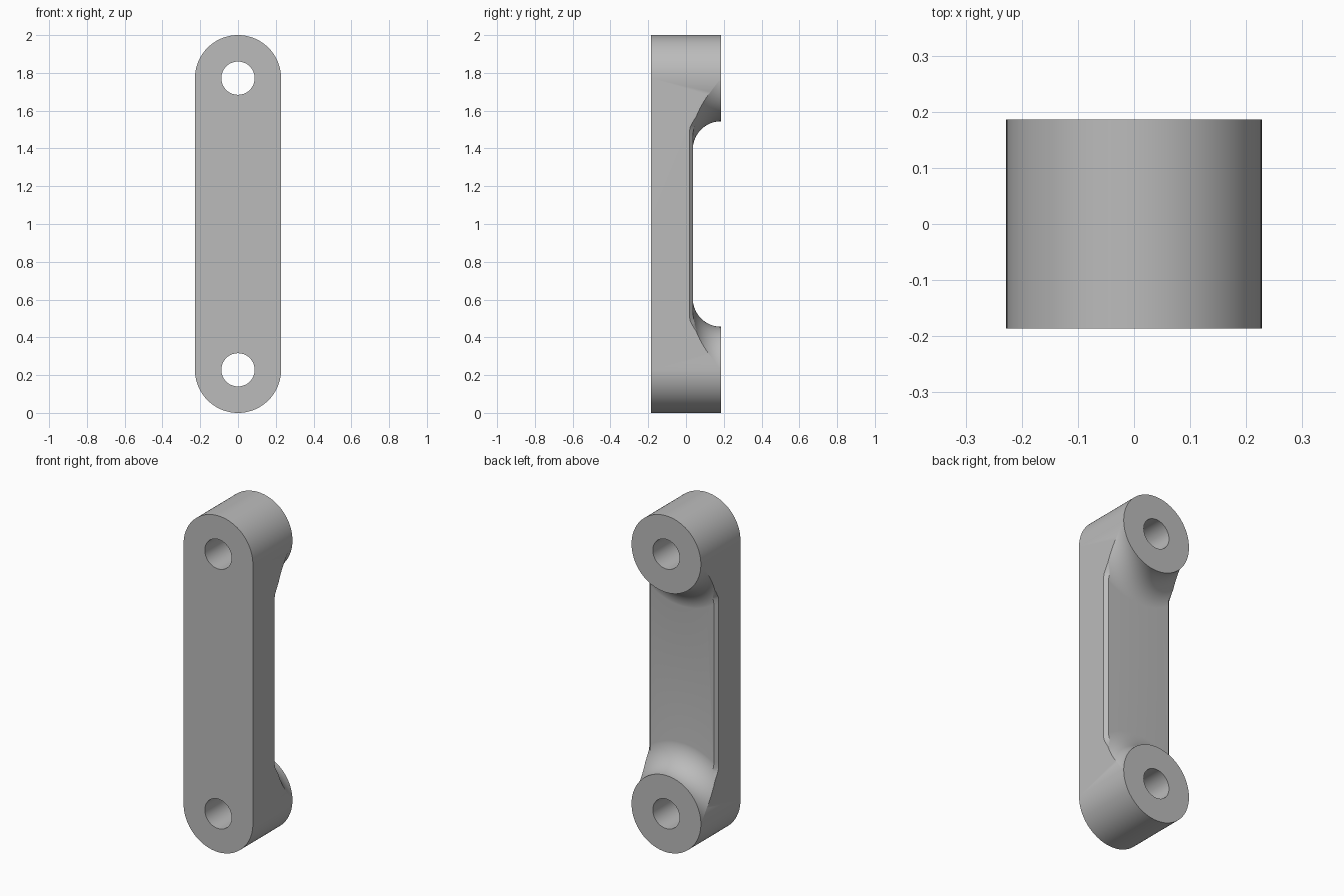
import bpy, bmesh
from math import sin, cos, pi, sqrt

R = 0.228          # end radius and half width
HALF = 0.186       # half depth
HOLE = 0.088
FILLET = 0.15
FLOOR = HALF - FILLET
ENDS = (R, 2 - R)  # heights of the two bosses
SEG = 96

old = bpy.data.objects.get("Cube")
if old:
    bpy.data.objects.remove(old)

grey = bpy.data.materials.new("plain_grey")
grey.use_nodes = True
colour = (0.5, 0.5, 0.5, 1)
grey.diffuse_color = colour
grey.node_tree.nodes["Principled BSDF"].inputs["Base Color"].default_value = colour


def loft(name, rings):
    """Skin a list of equal point loops and cap both ends."""
    bm = bmesh.new()
    loops = [[bm.verts.new(p) for p in ring] for ring in rings]
    n = len(rings[0])
    for a, b in zip(loops, loops[1:]):
        for i in range(n):
            j = (i + 1) % n
            bm.faces.new((a[i], a[j], b[j], b[i]))
    bm.faces.new(loops[0])
    bm.faces.new(loops[-1])
    bmesh.ops.recalc_face_normals(bm, faces=bm.faces)
    mesh = bpy.data.meshes.new(name)
    bm.to_mesh(mesh)
    bm.free()
    mesh.materials.append(grey)
    obj = bpy.data.objects.new(name, mesh)
    bpy.context.collection.objects.link(obj)
    return obj


def circle(r, y, zc):
    return [(r * cos(2 * pi * i / SEG), y, zc + r * sin(2 * pi * i / SEG)) for i in range(SEG)]


def stadium(y):
    half = SEG // 2
    ring = []
    for zc, start in ((ENDS[1], 0), (ENDS[0], pi)):
        for i in range(half + 1):
            a = start + pi * i / half
            ring.append((R * cos(a), y, zc + R * sin(a)))
    return ring


def cut(target, tool):
    mod = target.modifiers.new("cut", 'BOOLEAN')
    mod.operation = 'DIFFERENCE'
    mod.solver = 'EXACT'
    mod.object = tool
    bpy.context.view_layer.objects.active = target
    bpy.ops.object.modifier_apply(modifier=mod.name)
    bpy.data.objects.remove(tool)


def rim_height(dz):
    """Height of the back surface along the side wall, dz from a boss centre."""
    d = sqrt(R * R + dz * dz)
    if d >= R + FILLET:
        return FLOOR
    return HALF - sqrt(FILLET ** 2 - (R + FILLET - d) ** 2)


# Rounded link body
link = loft("link_body", [stadium(-HALF), stadium(HALF)])

# Back pocket, leaving a flared boss at each end
low, high = ENDS[0] + 0.012, ENDS[1] - 0.012
pocket = loft("pocket_cutter", [
    [(x, y, z) for x, z in ((-0.5, low), (0.5, low), (0.5, high), (-0.5, high))]
    for y in (FLOOR + 0.0005, 0.4)])
for zc in ENDS:
    rings = [circle(R + FILLET, -0.1, zc)]
    for i in range(21):
        a = pi / 2 * i / 20
        rings.append(circle(R + FILLET * (1 - sin(a)), HALF - FILLET * cos(a), zc))
    rings.append(circle(R, 0.5, zc))
    cut(pocket, loft("boss_flare", rings))
cut(link, pocket)

# Chamfer along both web edges, fading out on the flares
offsets = [0.19 + 0.01 * i for i in range(13)]
stations = [(ENDS[0] + d, d) for d in offsets]
stations += [(ENDS[1] - d, d) for d in reversed(offsets)]
E = 0.012
for side in (-1, 1):
    rings = []
    for z, d in stations:
        c = -0.004 + 0.022 * min(1, (d - 0.19) / 0.07)
        y = rim_height(d)
        rings.append([(side * (R - c - E), y + E, z),
                      (side * (R + E), y - c - E, z),
                      (side * (R + E), y + E, z)])
    cut(link, loft("chamfer_cutter", rings))

# Pin holes through both bosses
for zc in ENDS:
    cut(link, loft("hole_cutter", [circle(HOLE, -0.4, zc), circle(HOLE, 0.4, zc)]))

bpy.ops.object.select_all(action='DESELECT')
link.select_set(True)
bpy.context.view_layer.objects.active = link
bpy.ops.object.shade_smooth_by_angle(angle=pi / 6)
